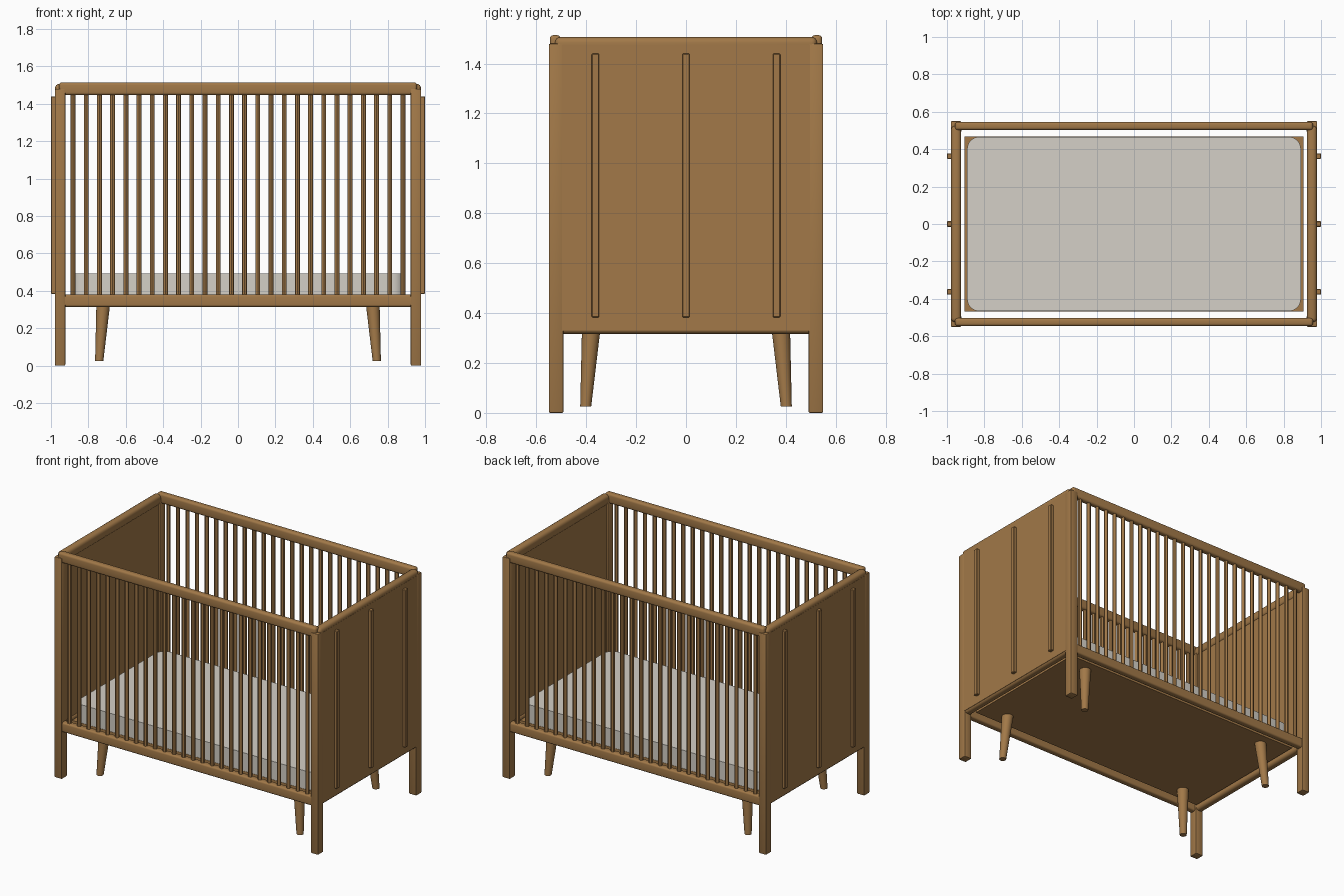
import bpy, bmesh
from mathutils import Vector

cube = bpy.data.objects.get("Cube")
if cube:
    bpy.data.objects.remove(cube, do_unlink=True)


def material(name, colour):
    m = bpy.data.materials.new(name)
    m.use_nodes = True
    m.diffuse_color = colour
    m.node_tree.nodes["Principled BSDF"].inputs["Base Color"].default_value = colour
    return m


wood = material("warm wood", (0.36, 0.19, 0.065, 1))
fabric = material("mattress fabric", (0.66, 0.63, 0.57, 1))


def finish(name, bm, mat):
    mesh = bpy.data.meshes.new(name)
    bm.to_mesh(mesh)
    bm.free()
    ob = bpy.data.objects.new(name, mesh)
    bpy.context.collection.objects.link(ob)
    mesh.materials.append(mat)
    bpy.ops.object.select_all(action='DESELECT')
    ob.select_set(True)
    bpy.context.view_layer.objects.active = ob
    bpy.ops.object.shade_smooth_by_angle()
    return ob


def box(name, lo, hi, mat=wood, bevel=0.0, axis=None, segments=4):
    """Box between two corners; bevels all edges, or only those along an axis."""
    bm = bmesh.new()
    bmesh.ops.create_cube(bm, size=1)
    lo, hi = Vector(lo), Vector(hi)
    for v in bm.verts:
        v.co = (lo + hi) / 2 + v.co * (hi - lo)
    if bevel:
        edges = [e for e in bm.edges if axis is None
                 or abs((e.verts[0].co - e.verts[1].co)[axis]) > 0.001]
        bmesh.ops.bevel(bm, geom=edges, offset=bevel, segments=segments,
                        profile=0.5, affect='EDGES')
    return finish(name, bm, mat)


def rod(name, bottom, top, r_bottom, r_top, sides):
    """Upright cone whose end rings stay level even when it leans."""
    bm = bmesh.new()
    bmesh.ops.create_cone(bm, cap_ends=True, segments=sides,
                          radius1=r_bottom, radius2=r_top, depth=1)
    for v in bm.verts:
        v.co += Vector(top if v.co.z > 0 else bottom) - Vector((0, 0, v.co.z))
    return finish(name, bm, wood)


def span(a, b):
    return min(a, b), max(a, b)


# Corner posts and splayed inner legs
for sx, side in ((1, "left"), (-1, "right")):
    for sy, end in ((-1, "front"), (1, "back")):
        x0, x1 = span(sx * 0.923, sx * 0.979)
        y0, y1 = span(sy * 0.491, sy * 0.55)
        box(f"{end}_{side}_post", (x0, y0, 0), (x1, y1, 1.48), bevel=0.006, segments=2)
        rod(f"{end}_{side}_inner_leg", (sx * 0.742, sy * 0.402, 0.025),
            (sx * 0.72, sy * 0.38, 0.335), 0.022, 0.037, 24)

# Front and back: rounded rails and round slats
for sy, end in ((-1, "front"), (1, "back")):
    y0, y1 = span(sy * 0.502, sy * 0.546)
    box(f"{end}_top_rail", (-0.957, y0, 1.446), (0.957, y1, 1.514), bevel=0.015)
    box(f"{end}_bottom_rail", (-0.925, y0, 0.314), (0.925, y1, 0.38), bevel=0.012, axis=0)
    for i in range(26):
        x = -0.882 + i * 0.07056
        rod(f"{end}_slat_{i + 1}", (x, sy * 0.524, 0.37), (x, sy * 0.524, 1.455),
            0.013, 0.013, 12)

# Solid ends: panel, rails and three outer battens
for sx, side in ((1, "left"), (-1, "right")):
    x0, x1 = span(sx * 0.932, sx * 0.979)
    box(f"{side}_end_panel", (x0, -0.5, 0.33), (x1, 0.5, 1.475))
    x0, x1 = span(sx * 0.924, sx * 0.978)
    box(f"{side}_top_rail", (x0, -0.525, 1.44), (x1, 0.525, 1.506), bevel=0.022)
    box(f"{side}_bottom_rail", (x0, -0.495, 0.317), (x1, 0.495, 0.38), bevel=0.02, axis=1)
    x0, x1 = span(sx * 0.97, sx * 1.0)
    for i, y in enumerate((-0.363, 0, 0.363)):
        box(f"{side}_batten_{i + 1}", (x0, y - 0.015, 0.383), (x1, y + 0.015, 1.44),
            bevel=0.003, segments=1)

# Base board and mattress with rounded corners
box("base_board", (-0.905, -0.468, 0.333), (0.905, 0.468, 0.37))
box("mattress", (-0.892, -0.466, 0.37), (0.892, 0.466, 0.492), fabric,
    bevel=0.065, axis=2, segments=8)
